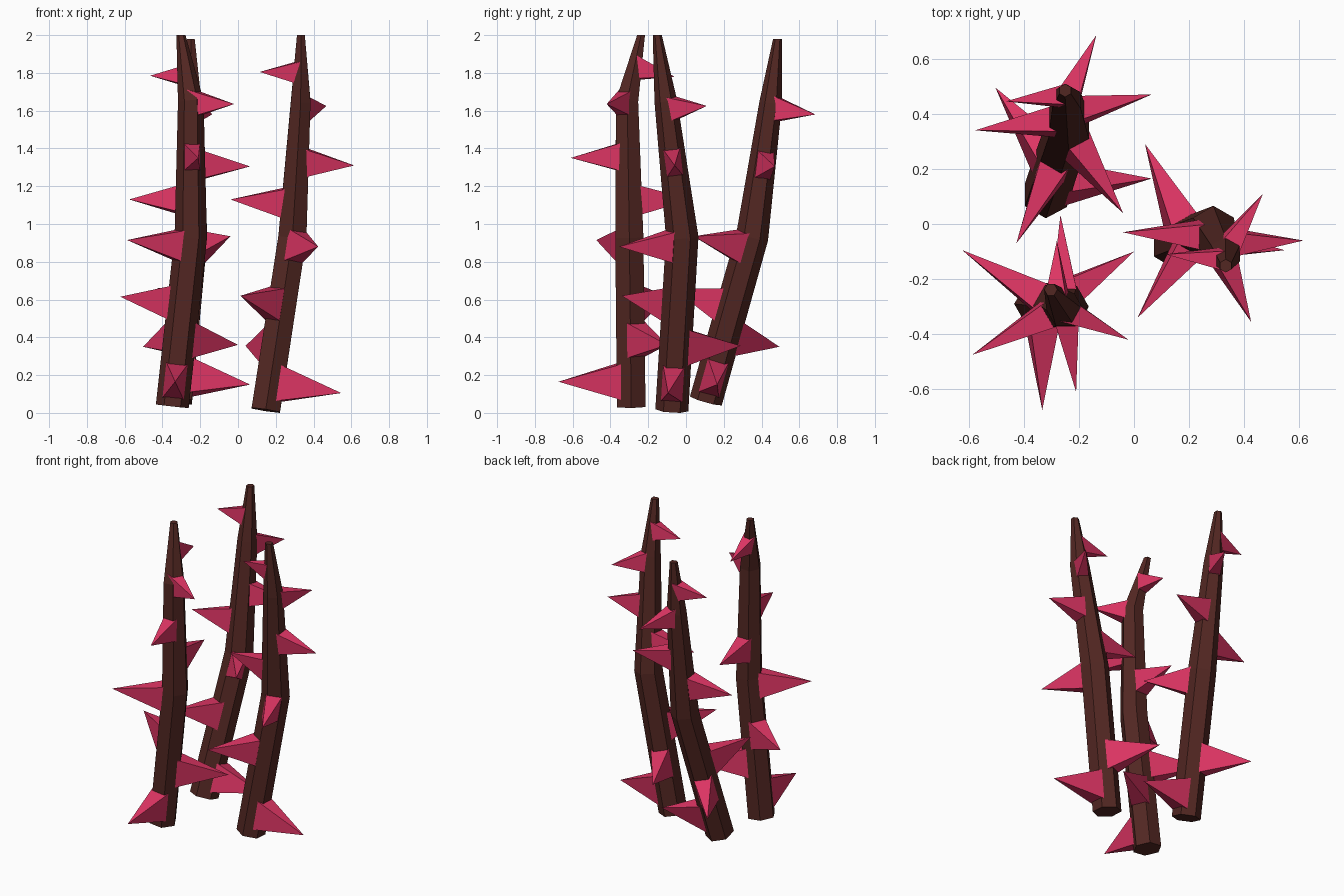
import bpy, bmesh, math
from mathutils import Vector

if "Cube" in bpy.data.objects:
    bpy.data.objects.remove(bpy.data.objects["Cube"])


def material(name, color):
    m = bpy.data.materials.new(name)
    m.diffuse_color = (*color, 1)
    m.use_nodes = True
    m.node_tree.nodes["Principled BSDF"].inputs["Base Color"].default_value = m.diffuse_color
    return m


BARK = material("dark_bark", (0.085, 0.02, 0.016))
PINK = material("thorn_pink", (0.72, 0.035, 0.125))


def finish(bm, name, mat):
    bmesh.ops.recalc_face_normals(bm, faces=bm.faces)
    me = bpy.data.meshes.new(name)
    bm.to_mesh(me)
    bm.free()
    me.materials.append(mat)
    bpy.context.collection.objects.link(bpy.data.objects.new(name, me))


# Hexagonal stem: rings perpendicular to a bent path
def stem(name, path, radii, turn):
    bm = bmesh.new()
    rings = []
    for i, (p, r) in enumerate(zip(path, radii)):
        ins = (p - path[max(i - 1, 0)]).normalized()
        out = (path[min(i + 1, len(path) - 1)] - p).normalized()
        t = (ins + out).normalized()
        if i == len(path) - 1:
            t = Vector((0, 0, 1))
        u = (Vector((1, 0, 0)) - t * t.x).normalized()
        v = t.cross(u)
        angles = [turn + k * math.pi / 3 for k in range(6)]
        rings.append([bm.verts.new(p + r * (math.cos(a) * u + math.sin(a) * v)) for a in angles])
    for a, b in zip(rings, rings[1:]):
        for k in range(6):
            j = (k + 1) % 6
            bm.faces.new((a[k], a[j], b[j], b[k]))
    bm.faces.new(rings[0])
    bm.faces.new(rings[-1])
    finish(bm, name, BARK)


# Nearest point on the stem axis, with the direction and radius there
def axis_foot(tip, path, radii):
    best = None
    for i in range(len(path) - 1):
        a, d = path[i], path[i + 1] - path[i]
        f = min(max((tip - a).dot(d) / d.length_squared, 0), 1)
        q = a + d * f
        r = radii[i] + (radii[i + 1] - radii[i]) * f
        if best is None or (tip - q).length < best[0]:
            best = ((tip - q).length, q, d.normalized(), r)
    return best


# Flattened four-sided thorns growing out of the stem axis
def thorns(name, path, radii, tips):
    bm = bmesh.new()
    for tip in map(Vector, tips):
        length, foot, up, r = axis_foot(tip, path, radii)
        side = up.cross(tip - foot).normalized()
        h = (0.175 - 0.023 * tip.z ** 2) / 2 * length / (length - 0.9 * r)
        base = [bm.verts.new(foot + side * sx * h * 0.6 + up * sz * h)
                for sx, sz in ((-1, -1), (1, -1), (1, 1), (-1, 1))]
        apex = bm.verts.new(tip)
        bm.faces.new(base)
        for k in range(4):
            bm.faces.new((base[k], base[(k + 1) % 4], apex))
    finish(bm, name, PINK)


STALKS = {
    "back": (math.pi / 6, (0.0875, 0.086, 0.06, 0.024),
             [(-0.32, 0.105, 0.063), (-0.237, 0.35, 0.93), (-0.245, 0.448, 1.64), (-0.25, 0.485, 1.98)],
             [(0.064, 0.165, 0.15), (-0.503, 0.495, 0.35), (-0.427, -0.07, 0.66), (-0.04, 0.04, 0.935),
              (-0.576, 0.34, 1.13), (0.064, 0.47, 1.305), (-0.137, 0.685, 1.58), (-0.465, 0.445, 1.785)]),
    "front": (0, (0.0875, 0.086, 0.068, 0.024),
              [(-0.348, -0.29, 0.035), (-0.25, -0.30, 0.93), (-0.25, -0.312, 1.65), (-0.302, -0.238, 2.0)],
              [(-0.333, -0.675, 0.165), (0.0, -0.1, 0.36), (-0.623, -0.095, 0.615), (-0.587, -0.475, 0.915),
               (-0.267, 0.033, 1.13), (-0.21, -0.61, 1.35), (-0.02, -0.42, 1.635), (-0.28, -0.06, 1.78)]),
    "right": (math.pi / 6, (0.0875, 0.086, 0.06, 0.024),
              [(0.147, -0.075, 0.014), (0.288, -0.02, 0.93), (0.332, -0.107, 1.65), (0.333, -0.152, 2.0)],
              [(0.547, -0.095, 0.105), (0.04, 0.29, 0.355), (0.013, -0.34, 0.62), (0.425, -0.355, 0.88),
               (-0.04, -0.03, 1.13), (0.615, -0.06, 1.31), (0.468, 0.11, 1.625), (0.115, -0.11, 1.805)]),
}

for key, (turn, radii, points, tips) in STALKS.items():
    path = [Vector(p) for p in points]
    stem(key + "_stem", path, radii, turn)
    thorns(key + "_thorns", path, radii, tips)
